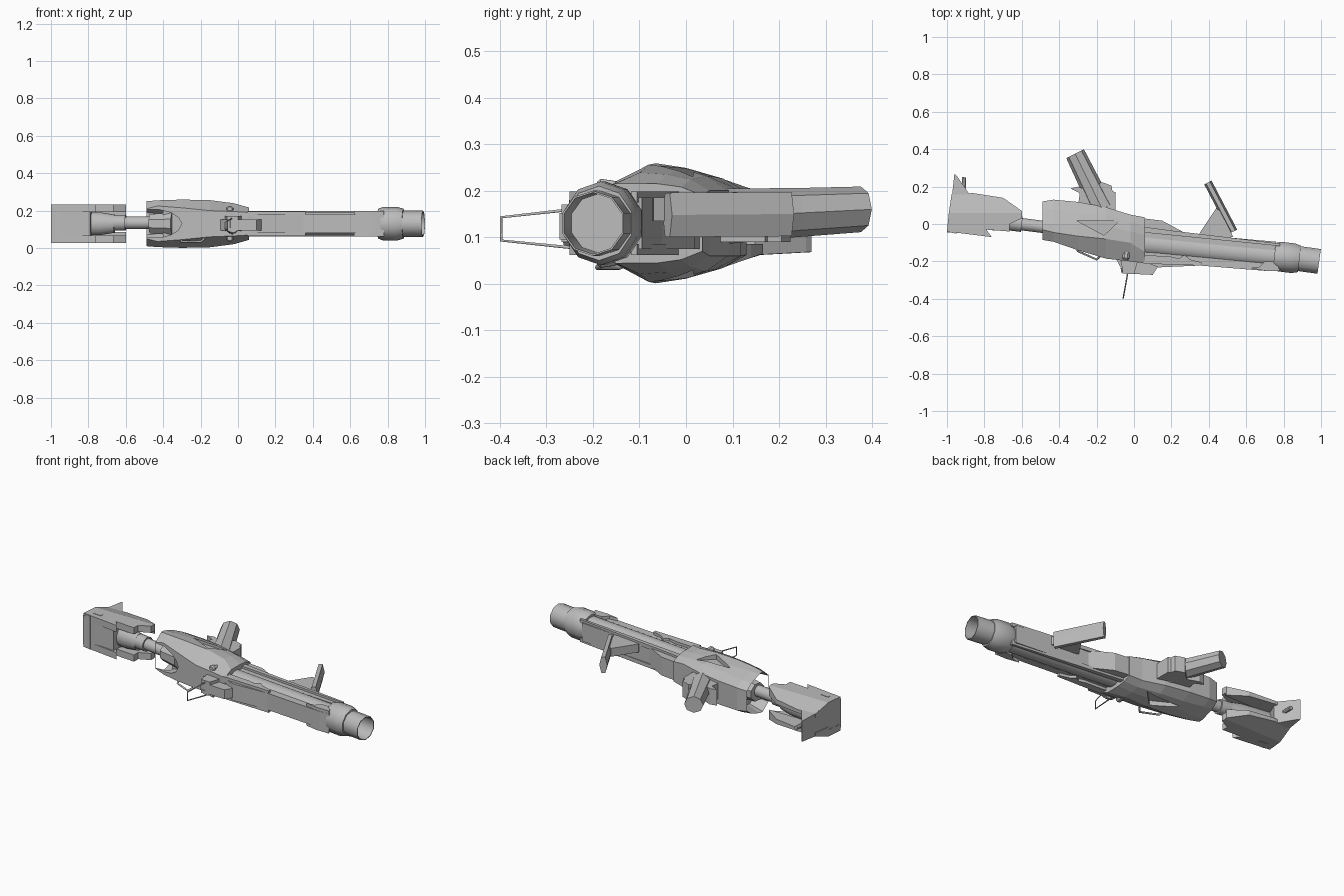
import bpy, bmesh, math
from mathutils import Vector

if "Cube" in bpy.data.objects:
    bpy.data.objects.remove(bpy.data.objects["Cube"])

ZC = 0.13  # mid plane: the rifle lies on its side
METAL = bpy.data.materials.new("plain_grey")
METAL.diffuse_color = (0.5, 0.5, 0.5, 1)
METAL.use_nodes = True
METAL.node_tree.nodes["Principled BSDF"].inputs["Base Color"].default_value = METAL.diffuse_color


def finish(name, bm, smooth=False):
    bmesh.ops.recalc_face_normals(bm, faces=bm.faces)
    me = bpy.data.meshes.new(name)
    bm.to_mesh(me)
    bm.free()
    me.materials.append(METAL)
    if smooth:
        me.shade_smooth()
        me.set_sharp_from_angle(angle=math.radians(38))
    ob = bpy.data.objects.new(name, me)
    bpy.context.collection.objects.link(ob)
    return ob


def loft(name, rings, smooth=False, recess=None):
    """Skin equal-length rings; recess=(inset, vector) hollows the first end."""
    bm = bmesh.new()
    vs = [[bm.verts.new(p) for p in r] for r in rings]
    n = len(vs[0])
    for a, b in zip(vs, vs[1:]):
        for i in range(n):
            bm.faces.new((a[i], a[(i + 1) % n], b[(i + 1) % n], b[i]))
    start = bm.faces.new(vs[0])
    bm.faces.new(vs[-1])
    if recess:
        bmesh.ops.recalc_face_normals(bm, faces=bm.faces)
        bmesh.ops.inset_region(bm, faces=[start], thickness=recess[0])
        bmesh.ops.translate(bm, verts=start.verts, vec=recess[1])
    return finish(name, bm, smooth)


def prism(name, pts, z0, z1):
    """Plan outline extruded in z; z1 may be a function of y for a sloped face."""
    top = z1 if callable(z1) else (lambda y: z1)
    return loft(name, [[(x, y, z0) for x, y in pts], [(x, y, top(y)) for x, y in pts]])


def pair(name, pts, near, far):
    """Two prisms mirrored across the mid plane, near/far measured from it."""
    f = far if callable(far) else (lambda y: far)
    for side, s in (("left", 1), ("right", -1)):
        prism(name + "_" + side, pts, ZC + s * near, lambda y: ZC + s * f(y))


def tube(name, p0, p1, stations, sides=12, flat=1.0, turn=0.5, smooth=True):
    """Turned part from p0 to p1; stations are (fraction, radius)."""
    p0, p1 = Vector(p0), Vector(p1)
    d = p1 - p0
    nrm = Vector((-d.y, d.x, 0)).normalized()
    rings = []
    for t, r in stations:
        ring = []
        for i in range(sides):
            a = 2 * math.pi * (i + turn) / sides
            ring.append(p0 + d * t + nrm * r * flat * math.cos(a)
                        + Vector((0, 0, r * math.sin(a))))
        rings.append(ring)
    return loft(name, rings, smooth)


def wire(name, pts, r):
    cu = bpy.data.curves.new(name, 'CURVE')
    cu.dimensions = '3D'
    cu.bevel_depth = r
    cu.bevel_resolution = 1
    cu.use_fill_caps = True
    sp = cu.splines.new('POLY')
    sp.points.add(len(pts) - 1)
    for p, c in zip(sp.points, pts):
        p.co = (*c, 1)
    cu.materials.append(METAL)
    ob = bpy.data.objects.new(name, cu)
    bpy.context.collection.objects.link(ob)


def cut_from(target, cutter):
    cutter.hide_render = True
    cutter.display_type = 'WIRE'
    mod = target.modifiers.new("cut", 'BOOLEAN')
    mod.operation = 'DIFFERENCE'
    mod.solver = 'EXACT'
    mod.object = cutter


# Receiver: x, then (y, half width) of grip edge, shoulder, two ridges, sight edge
sections = [
    (-.49, (.12, .06), (.08, .09), (.0, .118), (-.03, .12), (-.085, .08)),
    (-.43, (.13, .068), (.08, .096), (.0, .119), (-.045, .125), (-.095, .095)),
    (-.30, (.118, .07), (.06, .1), (.0, .119), (-.065, .129), (-.14, .085)),
    (-.15, (.09, .07), (.045, .102), (-.01, .117), (-.08, .126), (-.185, .07)),
    (-.02, (.05, .07), (.01, .094), (-.04, .105), (-.10, .109), (-.20, .065)),
    (.06, (.035, .06), (-.01, .078), (-.06, .085), (-.15, .086), (-.21, .06)),
]
rings = []
for x, *edge in sections:
    rings.append([(x, y, ZC + h) for y, h in edge]
                 + [(x, y, ZC - h) for y, h in reversed(edge)])
receiver = loft("receiver", rings, recess=(0.022, (0.09, -.01, 0)))

# Triangular side windows and the rounded notch on the sight side
window = [(-.31, .02), (-.08, .015), (-.16, -.06)]
for s in (1, -1):
    cut_from(receiver, prism("window_cutter", window, ZC + s * .095, ZC + s * .1285))
notch = [(-.488, -.075), (-.42, -.075), (-.36, -.06), (-.32, -.035), (-.30, 0)]
notch = notch + [(x, -z) for x, z in reversed(notch[:-1])]
cut_from(receiver, loft("notch_cutter", [[(x, y, ZC + z) for x, z in notch]
                                         for y in (-.18, -.055)]))

# Barrel, collar and hollow muzzle
tube("barrel", (.04, -.104, ZC), (.82, -.182, ZC), [(0, .067), (1, .065)])
tube("muzzle_collar", (.75, -.171, ZC), (.885, -.187, ZC),
     [(0, .08), (.2, .09), (.75, .09), (1, .08)], 10, flat=.93)
tube("muzzle", (.86, -.182, ZC), (.99, -.2, ZC),
     [(0, .07), (1, .07), (1, .066), (.05, .064)], 10)

# Handguard strips above and below the barrel
prism("lower_handguard", [(.05, .03), (.15, .018), (.28, -.052), (.76, -.095),
                          (.76, -.14), (.05, -.08)], .075, .185)
prism("upper_handguard", [(.05, -.15), (.05, -.2), (.13, -.232), (.35, -.222),
                          (.72, -.252), (.78, -.25), (.78, -.2)], .08, .18)
pair("handguard_edge", [(.05, -.015), (.2, -.035), (.78, -.105), (.78, -.118),
                        (.05, -.045)], .045, .068)
pair("rear_clamp", [(.05, -.165), (.2, -.175), (.24, -.185), (.27, -.165), (.30, -.19),
                    (.36, -.205), (.36, -.222), (.05, -.212)], .03, .066)
pair("front_clamp", [(.62, -.235), (.67, -.23), (.70, -.2), (.76, -.2), (.78, -.25),
                     (.70, -.25)], .03, .068)

# Pistol grip with its base and guard
tube("pistol_grip", (-.17, .08, .145), (-.315, .376, .16),
     [(0, .06), (.5, .053), (1, .049)], 8, flat=1.08, turn=0, smooth=False)
prism("grip_base", [(-.34, .19), (-.3, .2), (-.23, .175), (-.175, .225), (-.12, .205),
                    (-.115, .175), (-.1, .17), (-.1, .07), (-.3, .09), (-.29, .165)],
      .09, .185)

# Folding foregrip and its triangular bracket
tube("foregrip", (.532, -.04, .148), (.395, .222, .15), [(0, .055), (1, .055)],
     6, flat=.4, turn=0, smooth=False)
prism("foregrip_bracket", [(.35, -.05), (.44, .085), (.47, .06), (.53, -.07), (.36, -.08)],
      .135, .185)

# Buffer rod and socket
tube("stock_rod", (-.68, .009, .135), (-.38, -.029, .135), [(0, .034), (1, .034)])
tube("rod_socket", (-.68, .009, .135), (-.6, -.001, .135), [(0, .043), (1, .043)])
tube("receiver_plug", (-.47, -.01, ZC), (-.35, -.03, ZC), [(0, .055), (1, .065)], 8,
     smooth=False)

# Shoulder stock: channel of two sloped cheeks, web, centre pod and butt plate
pair("stock_cheek", [(-1, -.04), (-.99, .06), (-.6, .06), (-.6, .03), (-.665, .0),
                     (-.665, -.04), (-.79, -.03), (-.76, -.07)], .062, .102)
pair("stock_cheek_slope", [(-.99, .06), (-.975, .16), (-.86, .165), (-.70, .14),
                           (-.6, .07), (-.6, .06)], .045,
     lambda y: .102 - .35 * (y - .06))
prism("stock_web", [(-1, -.045), (-.99, .03), (-.78, .03), (-.79, -.055)], .045, .22)
tube("stock_pod", (-.95, .043, .13), (-.66, .006, .13), [(0, .066), (.75, .062), (1, .05)],
     12, flat=.85)
butt = [(-1, -.04, .1), (-.987, .06, .1), (-.972, .16, .068), (-.96, .27, .062)]
loft("butt_plate", [[(x, y, ZC - h), (x, y, ZC + h),
                     (x + d, y - .012, ZC + h), (x + d, y - .012, ZC - h)]
                    for (x, y, h), d in zip(butt, (.05, .07, .1, .012))])
tube("sling_pin", (-.91, .19, .13), (-.908, .25, .13), [(0, .012), (1, .012)], 8)
pair("stock_slot_plate", [(-.95, .005), (-.90, -.0), (-.90, -.02), (-.95, -.015)],
     .097, .104)

# Sight block, ears, folding wire sight and knobs
prism("sight_block", [(-.1, -.18), (-.07, -.235), (-.04, -.265), (.1, -.272),
                      (.13, -.225), (.27, -.225), (.27, -.19)], .095, .152)
pair("sight_ear", [(-.07, -.19), (-.06, -.265), (.0, -.268), (.02, -.2)], .022, .04)
wire("wire_sight", [(-.03, -.22, .163), (-.035, -.27, .157), (-.058, -.397, .143),
                    (-.058, -.397, .093), (-.035, -.27, .08), (-.03, -.22, .075)], .0035)
for s in (1, -1):
    tube("knob", (-.04, -.15, ZC + s * .072), (-.045, -.19, ZC + s * .078),
         [(0, .02), (.8, .02), (1, .013)], 8)
tube("sight_pivot", (-.03, -.24, .12), (-.032, -.262, .12), [(0, .045), (1, .04)], 8)

# Small carry hoop on the far side
wire("carry_hoop", [(-.31, -.115, .05), (-.30, -.145, .035), (-.20, -.19, .035),
                    (-.18, -.17, .05)], .006)
